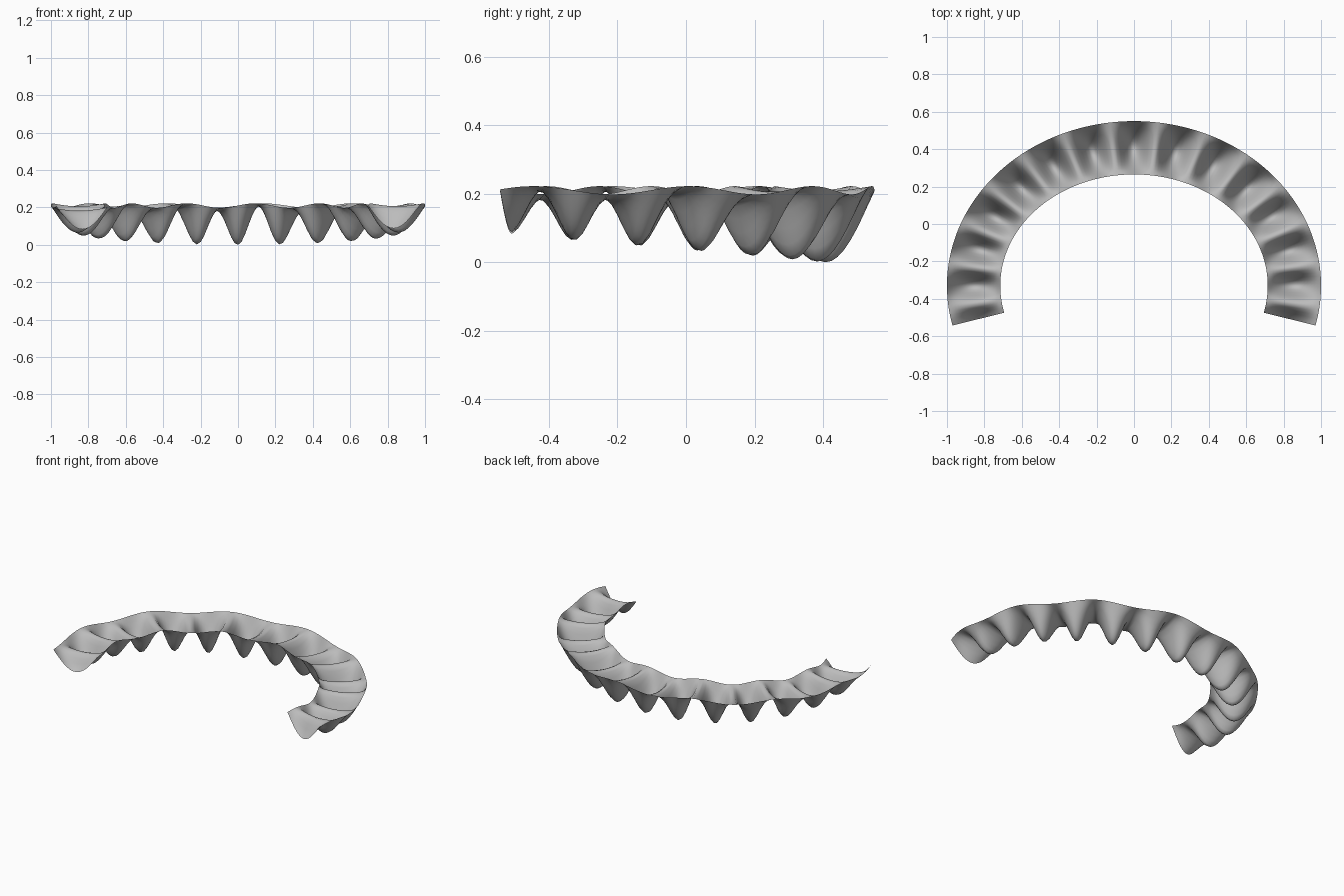
import bpy, bmesh
from math import sin, cos, pi, radians

cube = bpy.data.objects.get("Cube")
if cube:
    bpy.data.objects.remove(cube)

grey = bpy.data.materials.new("plain grey")
grey.use_nodes = True
colour = (0.5, 0.5, 0.5, 1)
grey.diffuse_color = colour
grey.node_tree.nodes["Principled BSDF"].inputs["Base Color"].default_value = colour

END = radians(14)          # how far each arm passes the widest point
ALONG, ACROSS = 168, 16
CENTRE_Y = -0.33


def arch_point(t, s):
    """Point at angle t along the arch, s from inner rim (0) to outer rim (1)."""
    rx, ry = 0.715 + 0.285 * s, 0.595 + 0.285 * s
    from_back = pi / 2 - t
    rim = 0.21 + 0.012 * sin(12 * from_back)
    scallop = (1 + cos(24 * from_back)) / 2
    ridge = 0.015
    deepest = 0.21 - 0.065 * (1 - sin(t))
    depth = ridge + (deepest - ridge) * scallop
    return rx * cos(t), CENTRE_Y + ry * sin(t), rim - depth * sin(pi * s)


# Curved trough with a row of scooped pockets
bm = bmesh.new()
rows = []
for i in range(ALONG + 1):
    t = -END + (pi + 2 * END) * i / ALONG
    rows.append([bm.verts.new(arch_point(t, j / ACROSS)) for j in range(ACROSS + 1)])
for a, b in zip(rows, rows[1:]):
    for j in range(ACROSS):
        bm.faces.new((a[j], a[j + 1], b[j + 1], b[j])).smooth = True

mesh = bpy.data.meshes.new("scalloped_arch")
bm.to_mesh(mesh)
bm.free()
mesh.materials.append(grey)
arch = bpy.data.objects.new("scalloped_arch", mesh)
bpy.context.collection.objects.link(arch)
